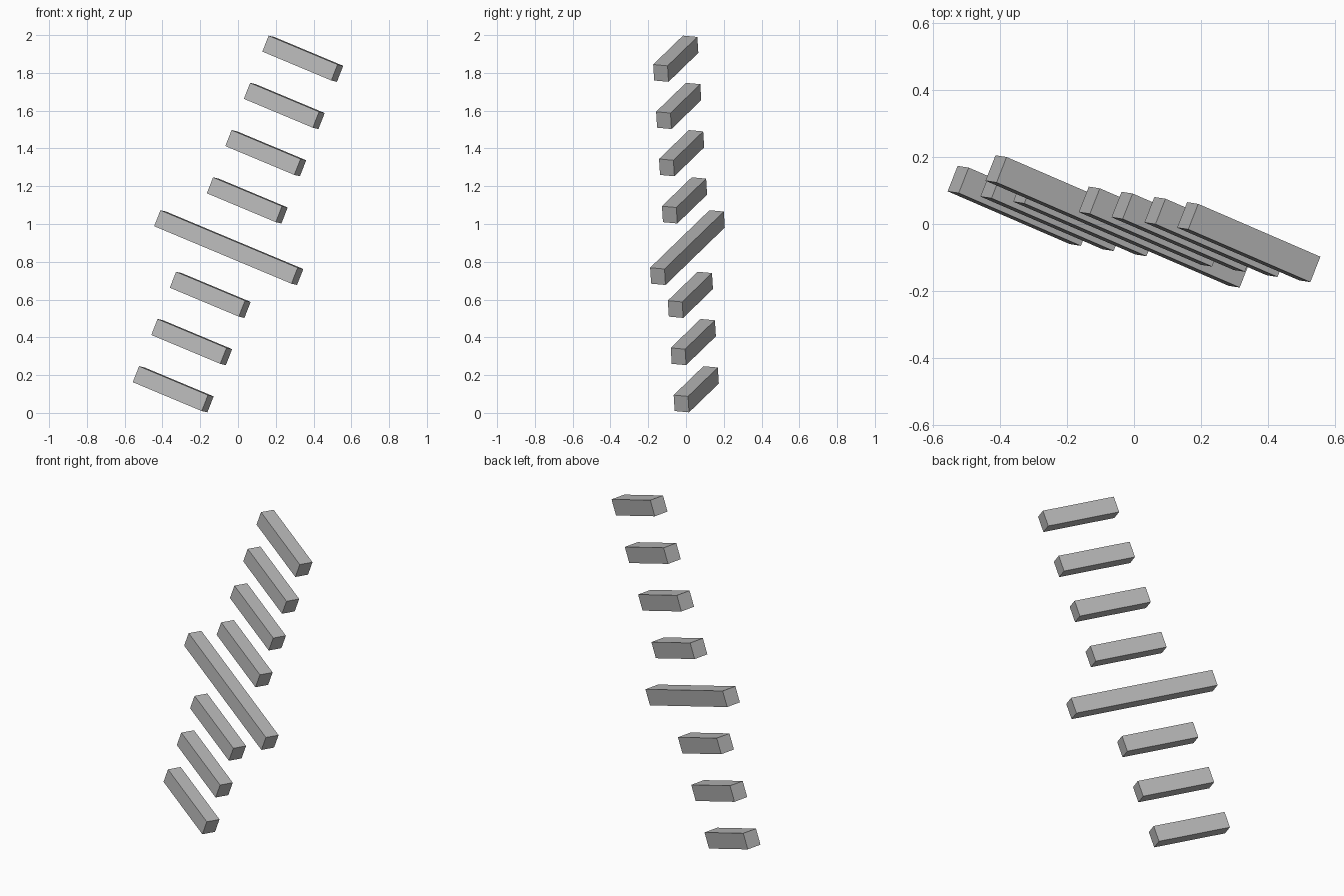
import bpy
import bmesh
from mathutils import Matrix, Vector

cube = bpy.data.objects.get("Cube")
if cube:
    bpy.data.objects.remove(cube, do_unlink=True)

# Single grey material
grey = bpy.data.materials.new("plain grey")
grey.use_nodes = True
colour = (0.48, 0.48, 0.48, 1)
grey.diffuse_color = colour
grey.node_tree.nodes["Principled BSDF"].inputs["Base Color"].default_value = colour

# Tilted frame shared by all bars: length, depth and stacking directions
rise = Vector((0.098, -0.0155, 0.25))
up = rise.normalized()
along = Vector((0.856, -0.37, -0.359))
along = (along - along.dot(up) * up).normalized()
depth = up.cross(along)
tilt = Matrix((along, depth, up)).transposed().to_4x4()


def add_bar(name, length, centre):
    bm = bmesh.new()
    bmesh.ops.create_cube(bm, size=1)
    bmesh.ops.scale(bm, vec=(length, 0.082, 0.091), verts=bm.verts)
    mesh = bpy.data.meshes.new(name)
    bm.to_mesh(mesh)
    bm.free()
    mesh.materials.append(grey)
    bar = bpy.data.objects.new(name, mesh)
    bar.matrix_world = Matrix.Translation(centre) @ tilt
    bpy.context.collection.objects.link(bar)


# Ladder of eight parallel bars, the fourth one twice as long
middle = Vector((0, 0, 1))
for i in range(8):
    centre = middle + (i - 3.5) * rise
    if i == 3:
        add_bar("long_bar", 0.848, centre)
    else:
        add_bar(f"short_bar_{i + 1}", 0.426, centre)
